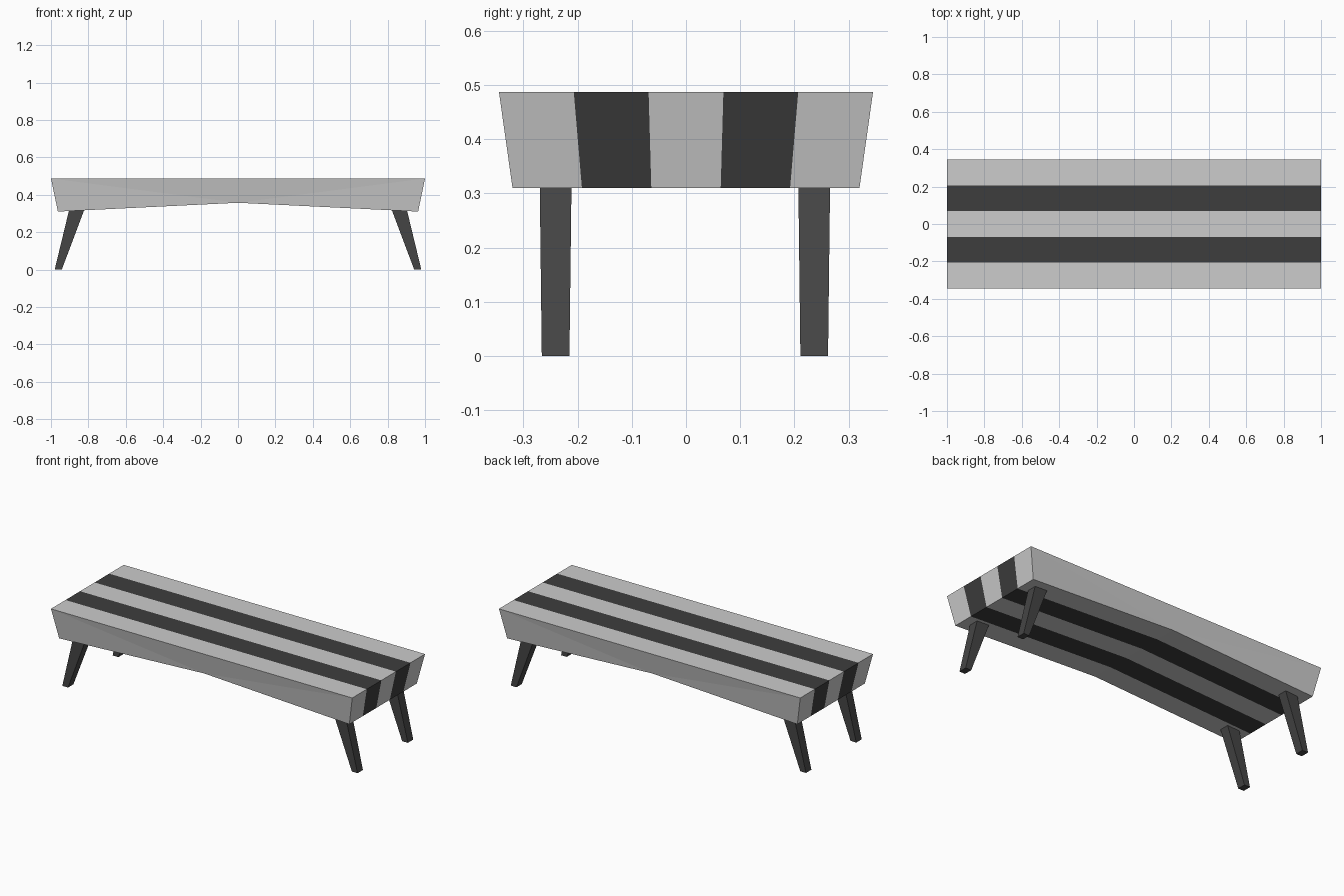
import bpy, bmesh

if "Cube" in bpy.data.objects:
    bpy.data.objects.remove(bpy.data.objects["Cube"])


def material(name, v):
    m = bpy.data.materials.new(name)
    m.diffuse_color = (v, v, v, 1)
    m.use_nodes = True
    m.node_tree.nodes["Principled BSDF"].inputs["Base Color"].default_value = m.diffuse_color
    return m


light = material("light grey", 0.604)
dark = material("dark stripe", 0.047)
leg_mat = material("leg charcoal", 0.060)


def make_object(name, bm, mats):
    bmesh.ops.recalc_face_normals(bm, faces=bm.faces)
    me = bpy.data.meshes.new(name)
    bm.to_mesh(me)
    bm.free()
    for m in mats:
        me.materials.append(m)
    ob = bpy.data.objects.new(name, me)
    bpy.context.collection.objects.link(ob)
    return ob


# Seat: tapered slab with arched underside, cut into five lengthwise strips
outline = [(-1, 0.487, 0.345), (1, 0.487, 0.345), (0.963, 0.31, 0.32),
           (0, 0.357, 0.32), (-0.963, 0.31, 0.32)]   # x, z, half width
bm = bmesh.new()
rows = [[bm.verts.new((x, w * (-1 + 2 * i / 5), z)) for x, z, w in outline]
        for i in range(6)]
n = len(outline)
for i in range(5):
    for k in range(n):
        j = (k + 1) % n
        f = bm.faces.new((rows[i][k], rows[i][j], rows[i + 1][j], rows[i + 1][k]))
        f.material_index = i % 2      # every second strip is dark
# Long sides, split at the arch centre
for row in (rows[0], rows[5]):
    for a, b, c in ((0, 4, 3), (0, 3, 1), (1, 3, 2)):
        bm.faces.new((row[a], row[b], row[c]))
make_object("seat", bm, [light, dark])


# Legs: splayed, tapered four-sided posts
def leg(name, sx, yc):
    sections = [(0.0, 0.942, 0.980, 0.0255), (0.335, 0.816, 0.899, 0.0295)]
    bm = bmesh.new()
    rings = [[bm.verts.new((sx * x, yc + y, z))
              for x, y in ((x0, -h), (x1, -h), (x1, h), (x0, h))]
             for z, x0, x1, h in sections]
    for k in range(4):
        j = (k + 1) % 4
        bm.faces.new((rings[0][k], rings[0][j], rings[1][j], rings[1][k]))
    for r in rings:
        bm.faces.new(r)
    make_object(name, bm, [leg_mat])


for sx, side in ((-1, "left"), (1, "right")):
    for yc, end in ((-0.2405, "front"), (0.2365, "back")):
        leg(f"{end}_{side}_leg", sx, yc)
